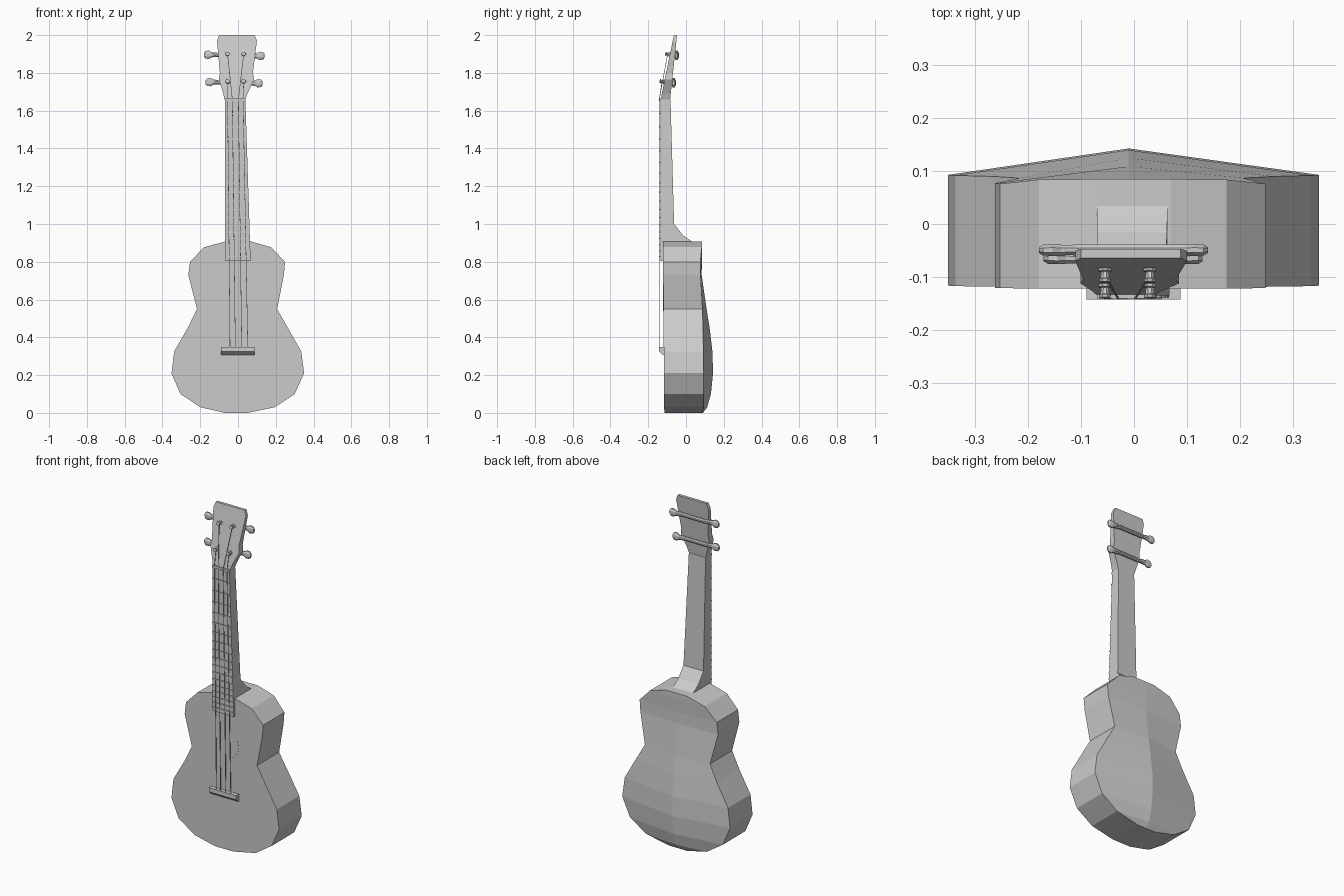
import bpy, bmesh, math
from mathutils import Vector

if "Cube" in bpy.data.objects:
    bpy.data.objects.remove(bpy.data.objects["Cube"])


def loft(name, rings):
    """Skin a series of equal-length rings and cap both ends."""
    bm = bmesh.new()
    rows = [[bm.verts.new(p) for p in ring] for ring in rings]
    n = len(rows[0])
    for a, b in zip(rows, rows[1:]):
        for i in range(n):
            j = (i + 1) % n
            bm.faces.new((a[i], a[j], b[j], b[i]))
    bm.faces.new(rows[0])
    bm.faces.new(rows[-1])
    bmesh.ops.recalc_face_normals(bm, faces=bm.faces)
    mesh = bpy.data.meshes.new(name)
    bm.to_mesh(mesh)
    bm.free()
    obj = bpy.data.objects.new(name, mesh)
    bpy.context.collection.objects.link(obj)
    return obj


def block(name, rows):
    """Rows of (z, left x, right x, front y, back y)."""
    return loft(name, [[(l, f, z), (r, f, z), (r, b, z), (l, b, z)]
                       for z, l, r, f, b in rows])


def lathe(name, origin, axis, profile, sides=8, flat=None):
    """Turn (distance, radius[, flat radius]) steps about an axis."""
    axis = Vector(axis).normalized()
    u = axis.cross(Vector((0, 0, 1))).normalized()
    v = axis.cross(u)
    rings = []
    for step in profile:
        d, rv = step[0], step[1]
        ru = step[2] if len(step) > 2 else rv
        c = Vector(origin) + axis * d
        rings.append([c + u * ru * math.cos(a) + v * rv * math.sin(a)
                      for a in (2 * math.pi * (i + 0.5) / sides for i in range(sides))])
    return loft(name, rings)


# Body: flat front, waisted sides, ridged bulging back
# (z, left x, right x, rim y, ridge y)
body_rows = [
    (0.0, -0.07, 0.05, 0.09, 0.09), (0.03, -0.20, 0.195, 0.092, 0.112),
    (0.10, -0.305, 0.30, 0.093, 0.132), (0.21, -0.352, 0.35, 0.093, 0.143),
    (0.325, -0.338, 0.335, 0.092, 0.14), (0.45, -0.266, 0.264, 0.09, 0.125),
    (0.55, -0.217, 0.207, 0.087, 0.109), (0.73, -0.263, 0.243, 0.077, 0.083),
    (0.80, -0.254, 0.249, 0.076, 0.084), (0.877, -0.18, 0.175, 0.084, 0.085),
    (0.907, -0.07, 0.07, 0.085, 0.085),
]
rings = []
for z, l, r, rim, ridge in body_rows:
    f = -0.115 - 0.008 * z
    rings.append([(l, f, z), (r, f, z), (r, rim, z), (-0.01, ridge, z), (l, rim, z)])
loft("body", rings)

# Sound hole disc, laid on the front
lathe("sound_hole", (0, -0.118, 0.625), (0, -1, 0), [(0, 0.087), (0.003, 0.087)], 32)


def right_edge(z):
    """Right side of the tapering neck."""
    return 0.067 - 0.028 * (z - 0.8) / 0.86


LEFT, NUT, SCALE = -0.07, 1.66, 1.33

# Neck with curved heel
block("neck", [(z, LEFT, right_edge(z), -0.125, b) for z, b in
               [(0.87, 0.07), (0.896, 0.054), (0.915, 0.02), (0.94, -0.016),
                (1.0, -0.063), (NUT, -0.082)]])

# Fretboard and frets
block("fretboard", [(z, LEFT, right_edge(z), -0.135, -0.115) for z in (0.805, NUT)])
for k in range(1, 18):
    z = NUT - SCALE * (1 - 2 ** (-k / 12))
    block(f"fret_{k}", [(z + s, LEFT, right_edge(z), -0.140, -0.134)
                        for s in (-0.003, 0.003)])
block("nut", [(z, LEFT, right_edge(z), -0.141, -0.12) for z in (1.65, 1.664)])


def head_front(z):
    return -0.134 + 0.205 * (z - NUT)


def head_back(z):
    return -0.084 + 0.108 * (z - NUT)


# Headstock, leaning back and thinning to the top
block("headstock", [(z, l, r, head_front(z), head_back(z)) for z, l, r in
                    [(1.655, -0.07, 0.038), (1.69, -0.078, 0.05), (1.765, -0.101, 0.085),
                     (1.80, -0.096, 0.079), (1.97, -0.111, 0.10), (2.0, -0.10, 0.088)]])

# Tuning posts on the face, shafts and knobs behind
posts = {}
for row, z, l, r in (("lower", 1.752, -0.171, 0.130), ("upper", 1.897, -0.180, 0.140)):
    yb = head_back(z) + 0.009
    lathe(f"{row}_tuner_shaft", (-0.115, yb, z - 0.004), (1, 0, 0),
          [(0, 0.011), (0.215, 0.011)])
    for side, tip, sign, px in (("left", l, -1, -0.055), ("right", r, 1, 0.03)):
        zk = z - 0.004 - 0.003 * sign
        lathe(f"{row}_{side}_knob", (tip, yb, zk), (-sign, 0, 0),
              [(0, 0.012, 0.006), (0.008, 0.022, 0.011), (0.026, 0.024, 0.012),
               (0.042, 0.015, 0.011), (0.075, 0.011, 0.009)])
        lathe(f"{row}_{side}_post", (px, head_front(z) + 0.006, z), (0, -1, 0.15),
              [(0, 0.013), (0.01, 0.013), (0.012, 0.008), (0.024, 0.009),
               (0.026, 0.012), (0.031, 0.011)])
        posts[row, side] = (px, head_front(z) - 0.012, z)

# Bridge with sloped lower edge
block("bridge", [(0.307, -0.09, 0.088, -0.122, -0.112), (0.325, -0.09, 0.088, -0.143, -0.112),
                 (0.35, -0.09, 0.088, -0.143, -0.112)])

# Strings from bridge over the nut to the posts
for i, (bx, nx, post) in enumerate([
        (-0.042, -0.055, ("lower", "left")), (-0.014, -0.03, ("upper", "left")),
        (0.020, 0.002, ("upper", "right")), (0.052, 0.027, ("lower", "right"))]):
    path = [Vector((bx, -0.1415, 0.335)), Vector((nx, -0.1415, NUT)), Vector(posts[post])]
    r = 0.0015
    loft(f"string_{i + 1}", [[p + Vector((dx * r, dy * r, 0)) for dx, dy in
                              ((-1, -1), (1, -1), (1, 1), (-1, 1))] for p in path])
